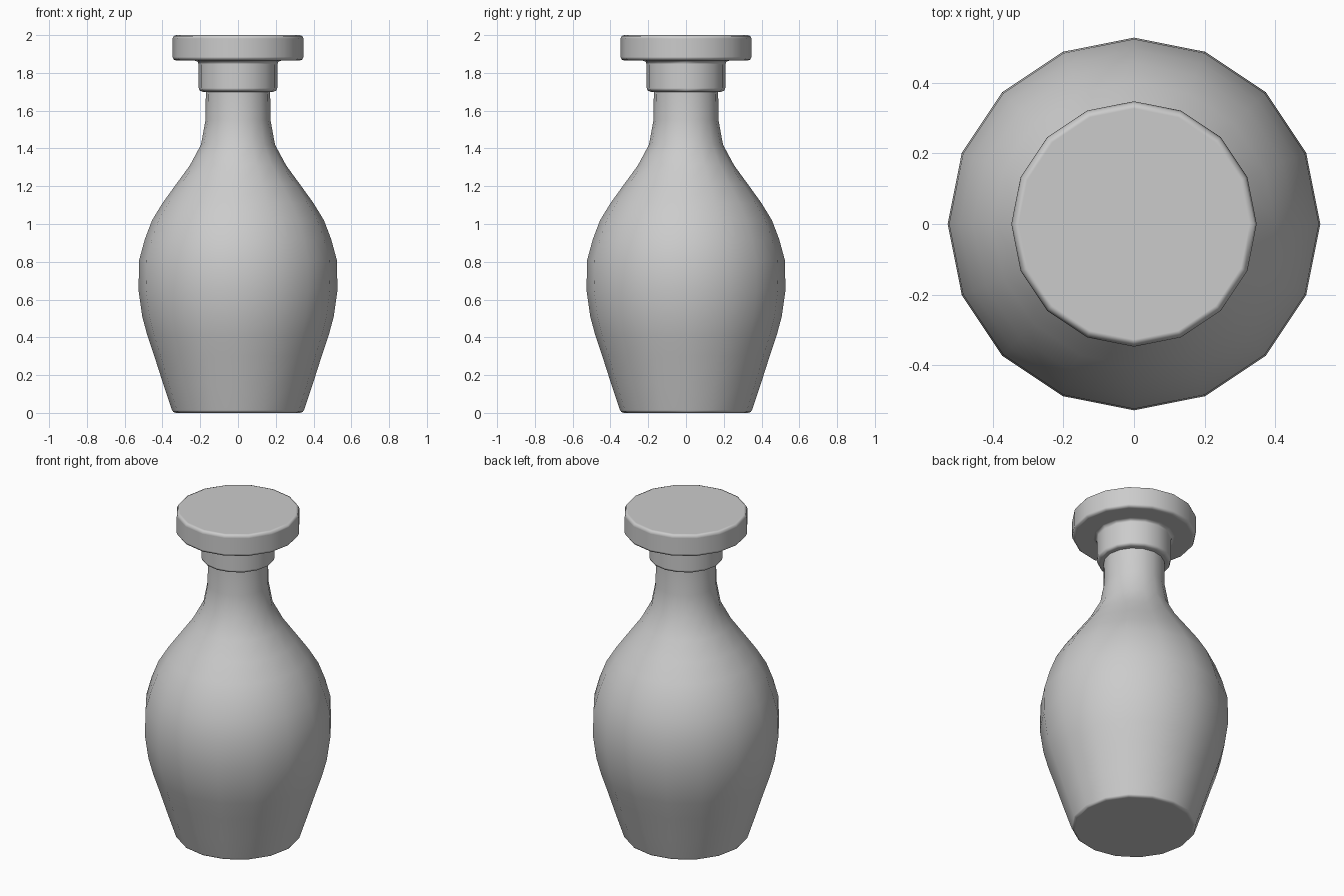
import bpy
import bmesh
import math

cube = bpy.data.objects.get("Cube")
if cube:
    bpy.data.objects.remove(cube, do_unlink=True)

SIDES = 16

grey = bpy.data.materials.new("plain grey")
grey.use_nodes = True
grey.diffuse_color = (0.6, 0.6, 0.6, 1)
grey.node_tree.nodes["Principled BSDF"].inputs["Base Color"].default_value = (0.6, 0.6, 0.6, 1)


def lathe(name, profile, bevel):
    """Turn a (radius, height) profile into a closed solid with softened rims."""
    bm = bmesh.new()
    rings = []
    for radius, z in profile:
        angles = [math.tau * i / SIDES for i in range(SIDES)]
        rings.append([bm.verts.new((radius * math.cos(a), radius * math.sin(a), z))
                      for a in angles])
    for low, high in zip(rings, rings[1:]):
        for i in range(SIDES):
            j = (i + 1) % SIDES
            bm.faces.new((low[i], low[j], high[j], high[i]))
    bm.faces.new(rings[0][::-1])
    bm.faces.new(rings[-1])
    for face in bm.faces:
        face.smooth = True
    mesh = bpy.data.meshes.new(name)
    bm.to_mesh(mesh)
    bm.free()
    mesh.materials.append(grey)
    obj = bpy.data.objects.new(name, mesh)
    bpy.context.collection.objects.link(obj)
    mod = obj.modifiers.new("soft rims", "BEVEL")
    mod.width = bevel
    mod.segments = 2
    mod.limit_method = "ANGLE"
    mod.angle_limit = math.radians(50)
    mod.harden_normals = True
    return obj


# Bottle: flat foot, full belly, tapering shoulder and straight neck
lathe("bottle_body", [
    (0.345, 0), (0.395, 0.15), (0.443, 0.3), (0.48, 0.41), (0.507, 0.51),
    (0.527, 0.65), (0.523, 0.81), (0.493, 0.92), (0.455, 1.02), (0.4, 1.11),
    (0.328, 1.21), (0.255, 1.31), (0.196, 1.42), (0.172, 1.55), (0.17, 1.73),
], 0.015)

# Stopper: narrow collar around the neck under a wide flat cap
lathe("stopper", [
    (0.208, 1.7), (0.208, 1.865), (0.347, 1.865), (0.347, 2),
], 0.02)
